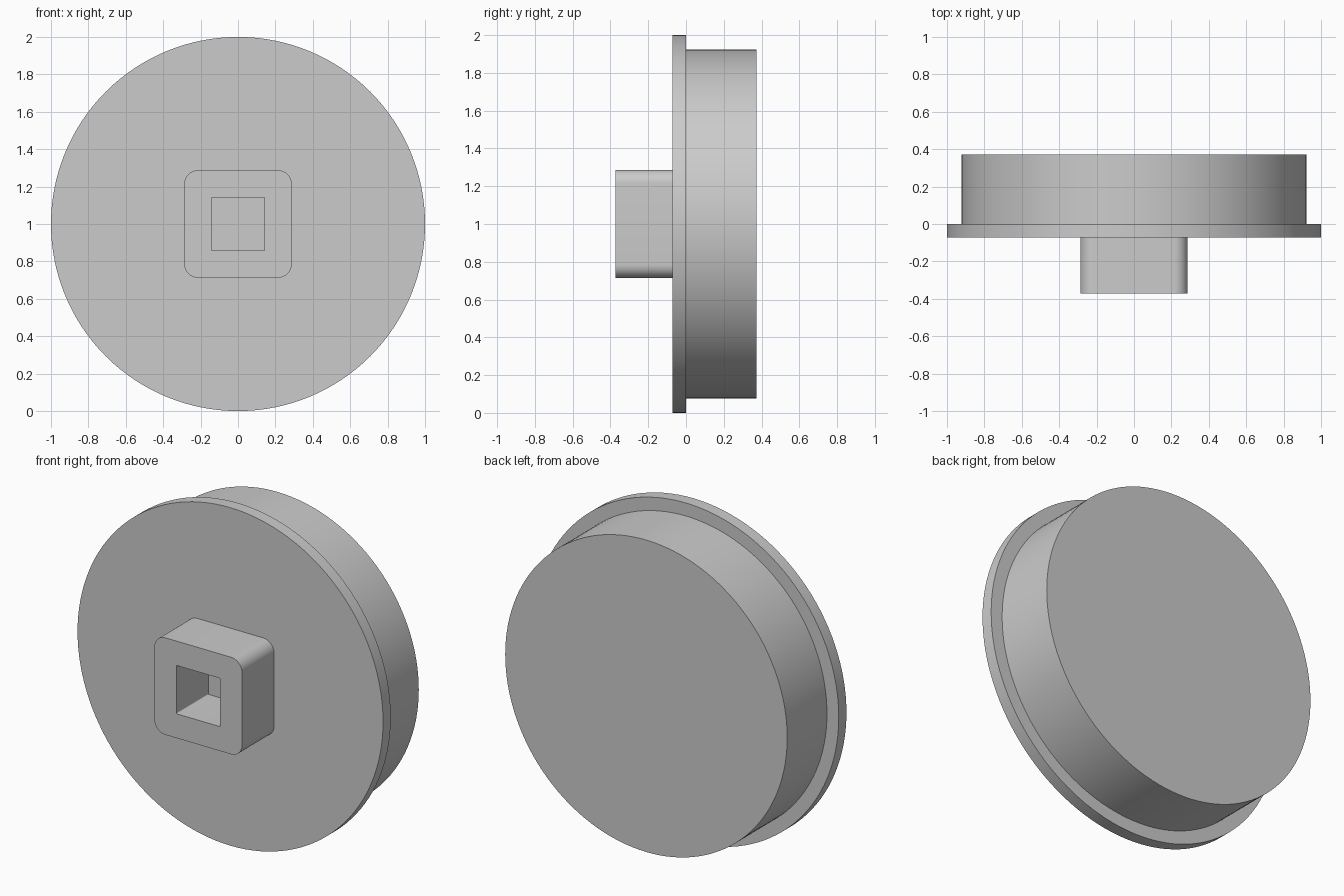
import bpy, bmesh
from math import sin, cos, pi, radians

default = bpy.data.objects.get("Cube")
if default:
    bpy.data.objects.remove(default, do_unlink=True)

CENTRE_Z = 1.0
grey = bpy.data.materials.new("plain grey")
grey.use_nodes = True
colour = (0.6, 0.6, 0.6, 1)
grey.diffuse_color = colour
grey.node_tree.nodes["Principled BSDF"].inputs["Base Color"].default_value = colour


def circle(radius, y, sides=128):
    return [(radius * cos(2 * pi * i / sides), y, radius * sin(2 * pi * i / sides))
            for i in range(sides)]


def rounded_square(half, corner, y, steps=10):
    """Outline in the xz plane with rounded corners."""
    points = []
    inner = half - corner
    for quarter, (sx, sz) in enumerate([(1, 1), (-1, 1), (-1, -1), (1, -1)]):
        for i in range(steps + 1):
            a = (quarter + i / steps) * pi / 2
            points.append((sx * inner + corner * cos(a), y, sz * inner + corner * sin(a)))
    return points


def skin(name, outlines, cap_start=False, cap_end=False):
    """Join successive outlines with quads and close the chosen ends."""
    bm = bmesh.new()
    loops = [[bm.verts.new(p) for p in outline] for outline in outlines]
    for a, b in zip(loops, loops[1:]):
        n = len(a)
        for i in range(n):
            j = (i + 1) % n
            bm.faces.new((a[i], a[j], b[j], b[i]))
    if cap_start:
        bm.faces.new(loops[0][::-1])
    if cap_end:
        bm.faces.new(loops[-1])
    bmesh.ops.recalc_face_normals(bm, faces=bm.faces)
    mesh = bpy.data.meshes.new(name)
    bm.to_mesh(mesh)
    bm.free()
    mesh.materials.append(grey)
    obj = bpy.data.objects.new(name, mesh)
    obj.location.z = CENTRE_Z
    bpy.context.collection.objects.link(obj)
    bpy.ops.object.select_all(action="DESELECT")
    obj.select_set(True)
    bpy.context.view_layer.objects.active = obj
    bpy.ops.object.shade_smooth_by_angle(angle=radians(30))
    return obj


# Depths from front to back
BOSS_FRONT, FLANGE_FRONT, FLANGE_BACK, DRUM_BACK = -0.372, -0.072, 0.0, 0.372

# Thin flange stepping down to the thick drum behind it
skin("flanged_drum",
     [circle(1.0, FLANGE_FRONT), circle(1.0, FLANGE_BACK),
      circle(0.923, FLANGE_BACK), circle(0.923, DRUM_BACK)],
     cap_start=True, cap_end=True)

# Rounded square boss with a blind square socket; slightly sunk into the flange
skin("socket_boss",
     [rounded_square(0.287, 0.072, FLANGE_FRONT + 0.01),
      rounded_square(0.287, 0.072, BOSS_FRONT),
      rounded_square(0.143, 0.005, BOSS_FRONT),
      rounded_square(0.143, 0.005, FLANGE_FRONT + 0.01)])
